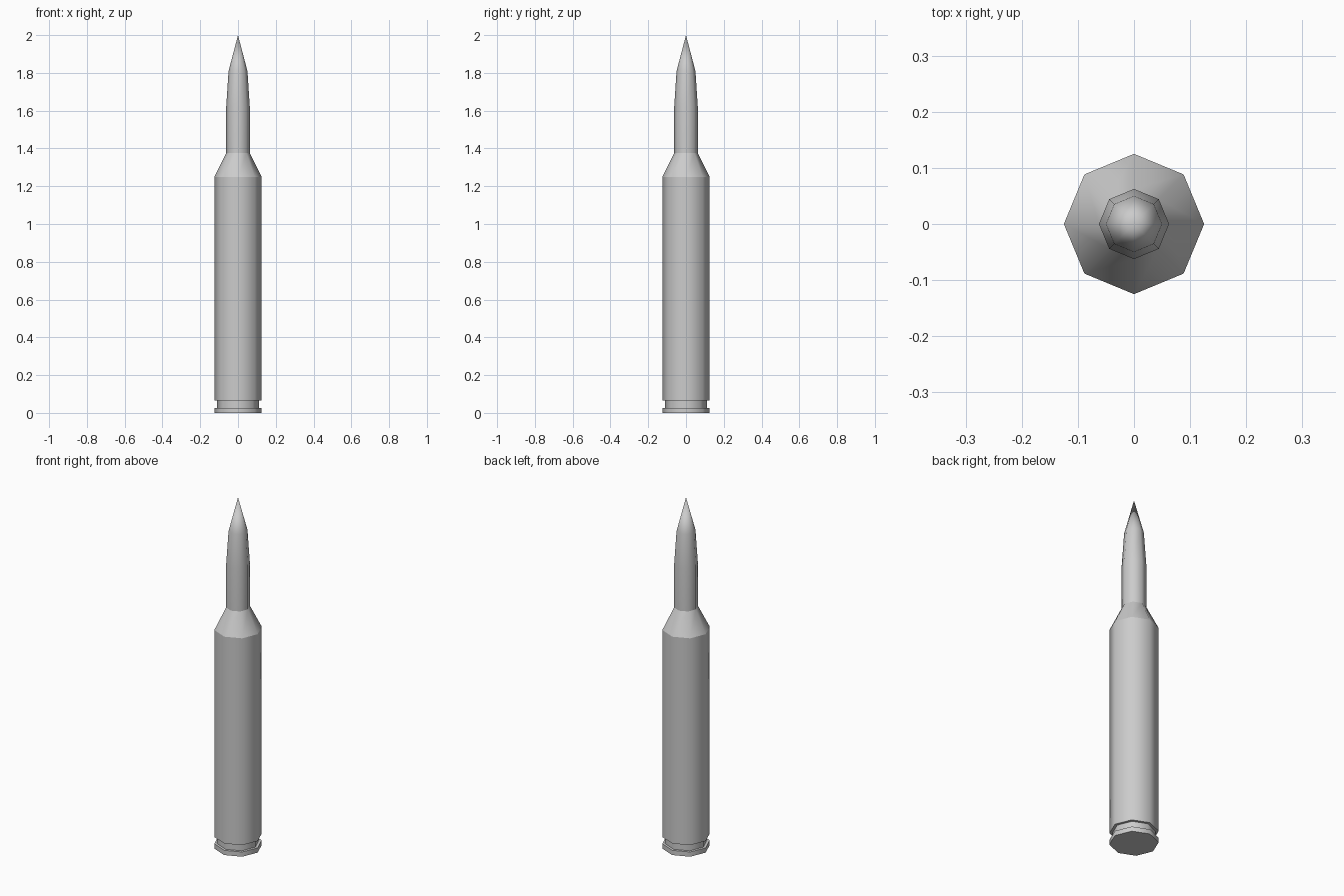
import bpy, bmesh
from math import cos, sin, tau

if "Cube" in bpy.data.objects:
    bpy.data.objects.remove(bpy.data.objects["Cube"])

SIDES = 8


def lathe(name, profile, sharp_rings=(), cap_bottom=False):
    """Turn (radius, z) points around z; radius 0 makes a pointed tip."""
    bm = bmesh.new()
    rings = []
    for r, z in profile:
        if r == 0:
            rings.append([bm.verts.new((0, 0, z))] * SIDES)
        else:
            rings.append([bm.verts.new((r * cos(tau * i / SIDES), r * sin(tau * i / SIDES), z))
                          for i in range(SIDES)])
    for low, high in zip(rings, rings[1:]):
        for i in range(SIDES):
            j = (i + 1) % SIDES
            corners = [low[i], low[j], high[j], high[i]]
            bm.faces.new(list(dict.fromkeys(corners)))
    if cap_bottom:
        bm.faces.new(rings[0][::-1])
    for f in bm.faces:
        f.smooth = True
    # Crisp edges around chosen rings
    for k in sharp_rings:
        for i in range(SIDES):
            edge = bm.edges.get((rings[k][i], rings[k][(i + 1) % SIDES]))
            edge.smooth = False
    mesh = bpy.data.meshes.new(name)
    bm.to_mesh(mesh)
    bm.free()
    obj = bpy.data.objects.new(name, mesh)
    bpy.context.collection.objects.link(obj)
    return obj


# Casing: rim, extraction groove, body and tapered shoulder
lathe("casing",
      [(0.125, 0), (0.125, 0.027), (0.11, 0.027), (0.11, 0.066),
       (0.125, 0.066), (0.125, 1.25), (0.0625, 1.375)],
      sharp_rings=range(6), cap_bottom=True)

# Bullet: straight neck, curved nose and pointed tip
lathe("bullet", [(0.0625, 1.375), (0.0625, 1.62), (0.05, 1.81), (0, 2.0)])
